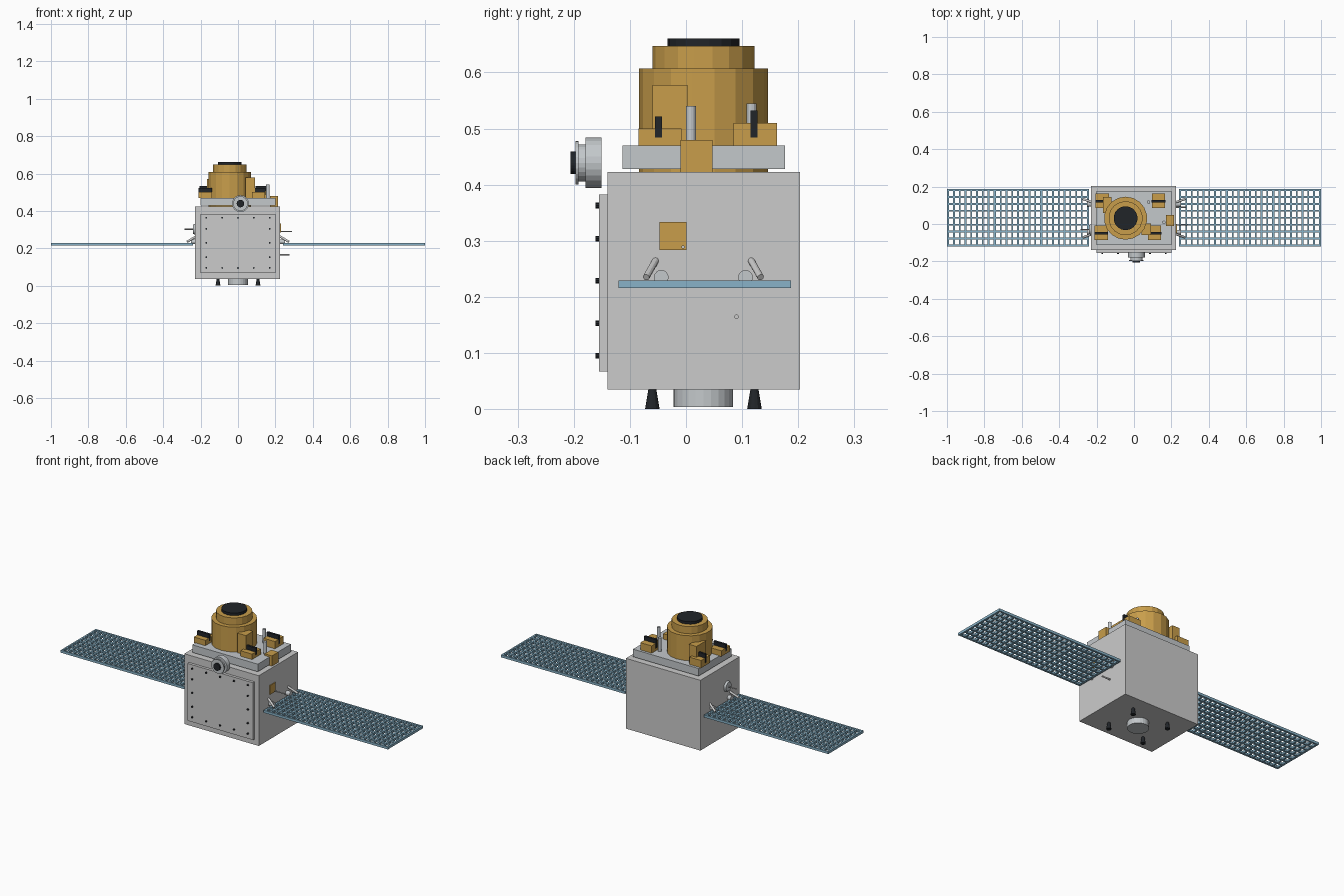
import bpy, bmesh, math
from mathutils import Vector

if "Cube" in bpy.data.objects:
    bpy.data.objects.remove(bpy.data.objects["Cube"])


def material(name, color):
    m = bpy.data.materials.new(name)
    m.diffuse_color = (*color, 1)
    m.use_nodes = True
    m.node_tree.nodes["Principled BSDF"].inputs["Base Color"].default_value = m.diffuse_color
    return m


GOLD = material("gold_foil", (0.58, 0.34, 0.07))
BLACK = material("black", (0.015, 0.018, 0.022))
BLUE = material("solar_blue", (0.25, 0.45, 0.58))
LIGHT = material("light_metal", (0.55, 0.58, 0.6))


def finish(name, bm, mat=None):
    bmesh.ops.recalc_face_normals(bm, faces=bm.faces)
    me = bpy.data.meshes.new(name)
    bm.to_mesh(me)
    bm.free()
    ob = bpy.data.objects.new(name, me)
    bpy.context.collection.objects.link(ob)
    if mat:
        me.materials.append(mat)
    return ob


def box(name, x, y, z, mat=None):
    """Box from (min, max) ranges."""
    bm = bmesh.new()
    bmesh.ops.create_cube(bm, size=1)
    for v in bm.verts:
        v.co = Vector([(r[0] + r[1]) / 2 + c * (r[1] - r[0]) for r, c in zip((x, y, z), v.co)])
    return finish(name, bm, mat)


def rod(name, a, b, r1, mat=None, r2=None, sides=12):
    """Cylinder or cone between two points."""
    a, b = Vector(a), Vector(b)
    bm = bmesh.new()
    bmesh.ops.create_cone(bm, cap_ends=True, segments=sides, radius1=r1,
                          radius2=r1 if r2 is None else r2, depth=(b - a).length)
    q = Vector((0, 0, 1)).rotation_difference(b - a)
    for v in bm.verts:
        v.co = q @ v.co + (a + b) / 2
    return finish(name, bm, mat)


# Main body, front radiator panel and instrument deck
box("body", (-0.23, 0.225), (-0.14, 0.203), (0.035, 0.423))
box("front_panel", (-0.2, 0.2), (-0.155, -0.14), (0.067, 0.383))
box("deck", (-0.2, 0.2), (-0.113, 0.176), (0.428, 0.47), LIGHT)

# Bolts around the edge of the front panel
xs = (-0.17, -0.085, 0, 0.085, 0.17)
zs = (0.095, 0.153, 0.229, 0.304, 0.363)
for x in xs:
    for z in zs:
        if abs(x) == 0.17 or z in (zs[0], zs[-1]):
            rod("panel_bolt", (x, -0.155, z), (x, -0.161, z), 0.005, BLACK, sides=8)

# Telescope
TX, TY = -0.045, 0.031
for name, z0, z1, r, mat in (("telescope_barrel", 0.423, 0.607, 0.115, GOLD),
                             ("telescope_rim", 0.607, 0.647, 0.091, GOLD),
                             ("telescope_lens", 0.647, 0.661, 0.064, BLACK)):
    rod(name, (TX, TY, z0), (TX, TY, z1), r, mat, sides=18)
box("telescope_side_box_right", (0.04, 0.09), (-0.06, 0.003), (0.47, 0.578), GOLD)
box("telescope_side_box_left", (-0.165, -0.12), (0.06, 0.144), (0.47, 0.57), GOLD)

# Deck instruments: gold boxes with a black fin each
for x0, y0, z1 in ((-0.205, 0.085, 0.51), (0.096, 0.085, 0.51),
                   (-0.21, -0.085, 0.5), (0.075, -0.085, 0.5)):
    ym = y0 + 0.036
    box("instrument_box", (x0, x0 + 0.07), (y0, y0 + 0.077), (0.468, z1), GOLD)
    box("instrument_fin", (x0 - 0.002, x0 + 0.072), (ym - 0.006, ym + 0.006), (0.484, z1 + 0.022), BLACK)
box("edge_box", (0.17, 0.214), (-0.01, 0.047), (0.423, 0.48), GOLD)
for x, y, h in ((0.078, 0.117, 0.545), (0.16, 0.009, 0.54), (-0.155, 0.117, 0.545)):
    rod("deck_pin", (x, y, 0.468), (x, y, h), 0.009, LIGHT)

# Front camera, stacked rings
for name, y0, y1, r, mat in (("camera_base", -0.151, -0.179, 0.045, LIGHT),
                             ("camera_barrel", -0.179, -0.193, 0.033, LIGHT),
                             ("camera_flange", -0.192, -0.197, 0.039, LIGHT),
                             ("camera_lens", -0.197, -0.206, 0.02, BLACK)):
    rod(name, (0.013, y0, 0.439), (0.013, y1, 0.439), r, mat, sides=24)


# Solar wings: open lattice, three sections each
def lattice(name, x0, x1, y0, y1, z, nx, ny):
    bm = bmesh.new()
    bmesh.ops.create_grid(bm, x_segments=nx, y_segments=ny, size=0.5)
    for v in bm.verts:
        v.co = Vector(((x0 + x1) / 2 + v.co.x * (x1 - x0), (y0 + y1) / 2 + v.co.y * (y1 - y0), z))
    cells = list(bm.faces)
    bmesh.ops.inset_individual(bm, faces=cells, thickness=0.0065)
    bmesh.ops.delete(bm, geom=cells, context='FACES')
    ob = finish(name, bm, BLUE)
    mod = ob.modifiers.new("thickness", 'SOLIDIFY')
    mod.thickness = 0.012
    mod.offset = 0
    return ob


PY0, PY1, PZ = -0.12, 0.187, 0.222
for s in (-1, 1):
    for i in range(3):
        a = 0.248 + i * 0.2495
        lattice("solar_section", *sorted((s * a, s * (a + 0.246))), PY0 + 0.006, PY1 - 0.006, PZ, 8, 8)
    for i in range(4):
        c = 0.2445 + i * 0.2505
        box("solar_crossbar", sorted((s * (c - 0.004), s * (c + 0.004))), (PY0, PY1), (0.2155, 0.229), BLUE)
    for y in (PY0, PY1 - 0.007):
        box("solar_edge", sorted((s * 0.2405, s * 1.0)), (y, y + 0.007), (0.2155, 0.229), BLUE)
    # Hinges and struts
    for y, d in ((-0.044, -1), (0.106, 1)):
        rod("wing_hinge", (s * 0.222, y, 0.235), (s * 0.25, y, 0.235), 0.013, LIGHT, sides=16)
        rod("wing_strut", (s * 0.222, y + d * 0.01, 0.265), (s * 0.272, y + d * 0.027, 0.235), 0.006)

# Side fittings
box("side_plate", (0.22, 0.229), (-0.047, 0.001), (0.284, 0.334), GOLD)
rod("upper_antenna", (0.225, -0.005, 0.289), (0.29, -0.005, 0.289), 0.003)
rod("lower_antenna", (0.225, 0.09, 0.165), (0.275, 0.09, 0.165), 0.004)
rod("side_dish", (-0.228, -0.03, 0.302), (-0.24, -0.03, 0.302), 0.03, LIGHT, r2=0.024, sides=24)
rod("side_dish_antenna", (-0.235, -0.03, 0.302), (-0.287, -0.03, 0.302), 0.003)

# Underside ring and thrusters
rod("launch_adapter", (0, 0.031, 0.004), (0, 0.031, 0.037), 0.053, LIGHT, sides=24)
for x in (-0.107, 0.107):
    for y in (-0.06, 0.122):
        rod("thruster", (x, y, 0), (x, y, 0.036), 0.013, BLACK, r2=0.007)
